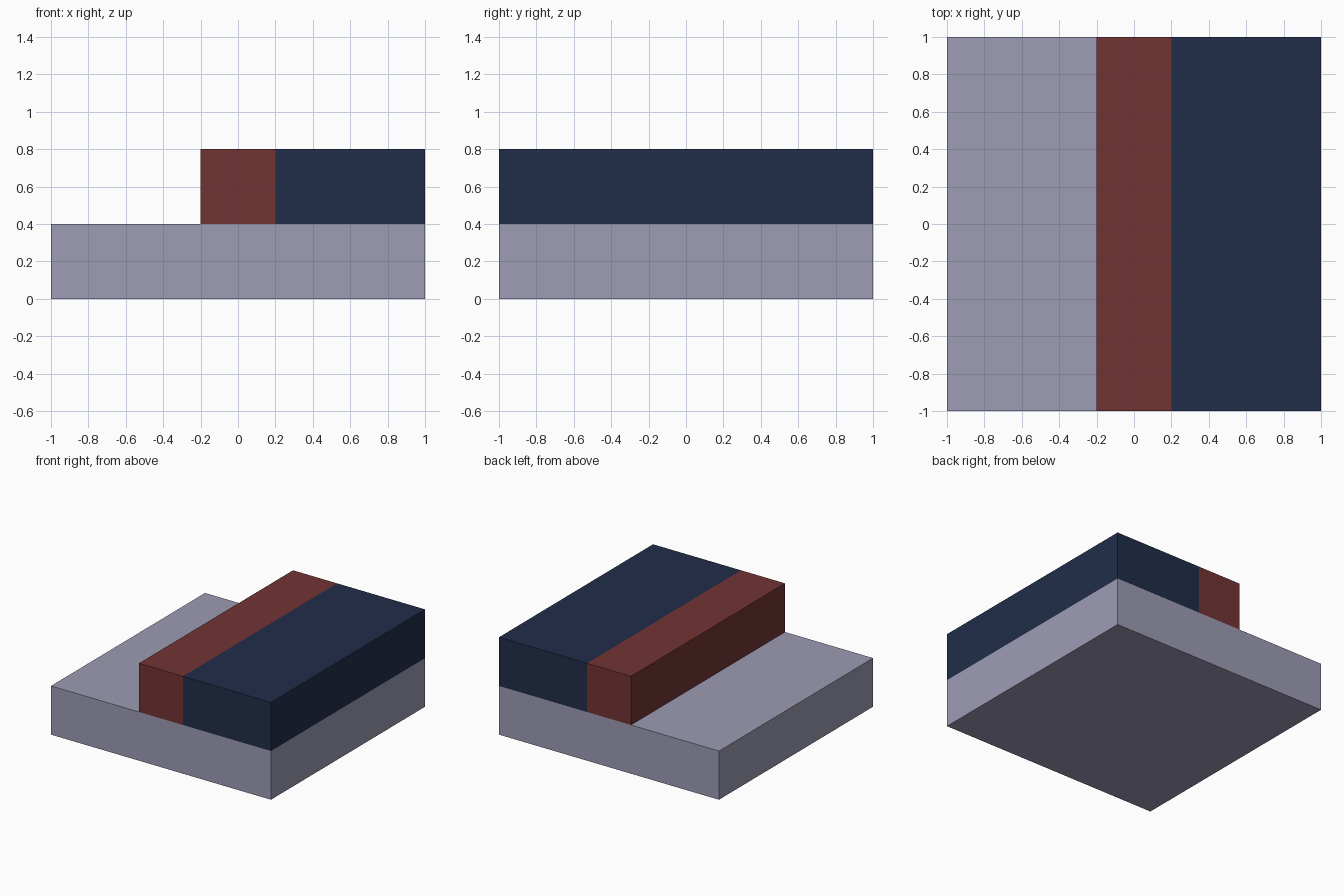
import bpy
import bmesh
from mathutils import Vector

cube = bpy.data.objects.get("Cube")
if cube:
    bpy.data.objects.remove(cube, do_unlink=True)


def make_material(name, rgb):
    mat = bpy.data.materials.new(name)
    mat.use_nodes = True
    color = (*rgb, 1.0)
    mat.diffuse_color = color
    mat.node_tree.nodes["Principled BSDF"].inputs["Base Color"].default_value = color
    return mat


def make_box(name, low, high, mat):
    """Axis-aligned box between two opposite corners."""
    low, high = Vector(low), Vector(high)
    bm = bmesh.new()
    bmesh.ops.create_cube(bm, size=1.0)
    bmesh.ops.scale(bm, vec=high - low, verts=bm.verts)
    bmesh.ops.translate(bm, vec=(low + high) / 2, verts=bm.verts)
    mesh = bpy.data.meshes.new(name)
    bm.to_mesh(mesh)
    bm.free()
    mesh.materials.append(mat)
    obj = bpy.data.objects.new(name, mesh)
    bpy.context.collection.objects.link(obj)
    return obj


lavender = make_material("lavender grey", (0.337, 0.332, 0.462))
red = make_material("brick red", (0.171, 0.034, 0.034))
navy = make_material("navy blue", (0.015, 0.026, 0.067))

# Full-width lower slab
make_box("base_slab", (-1, -1, 0), (1, 1, 0.4), lavender)
# Raised step: red edge strip, then the wide navy block
make_box("step_edge", (-0.2, -1, 0.4), (0.2, 1, 0.8), red)
make_box("step_block", (0.2, -1, 0.4), (1, 1, 0.8), navy)
